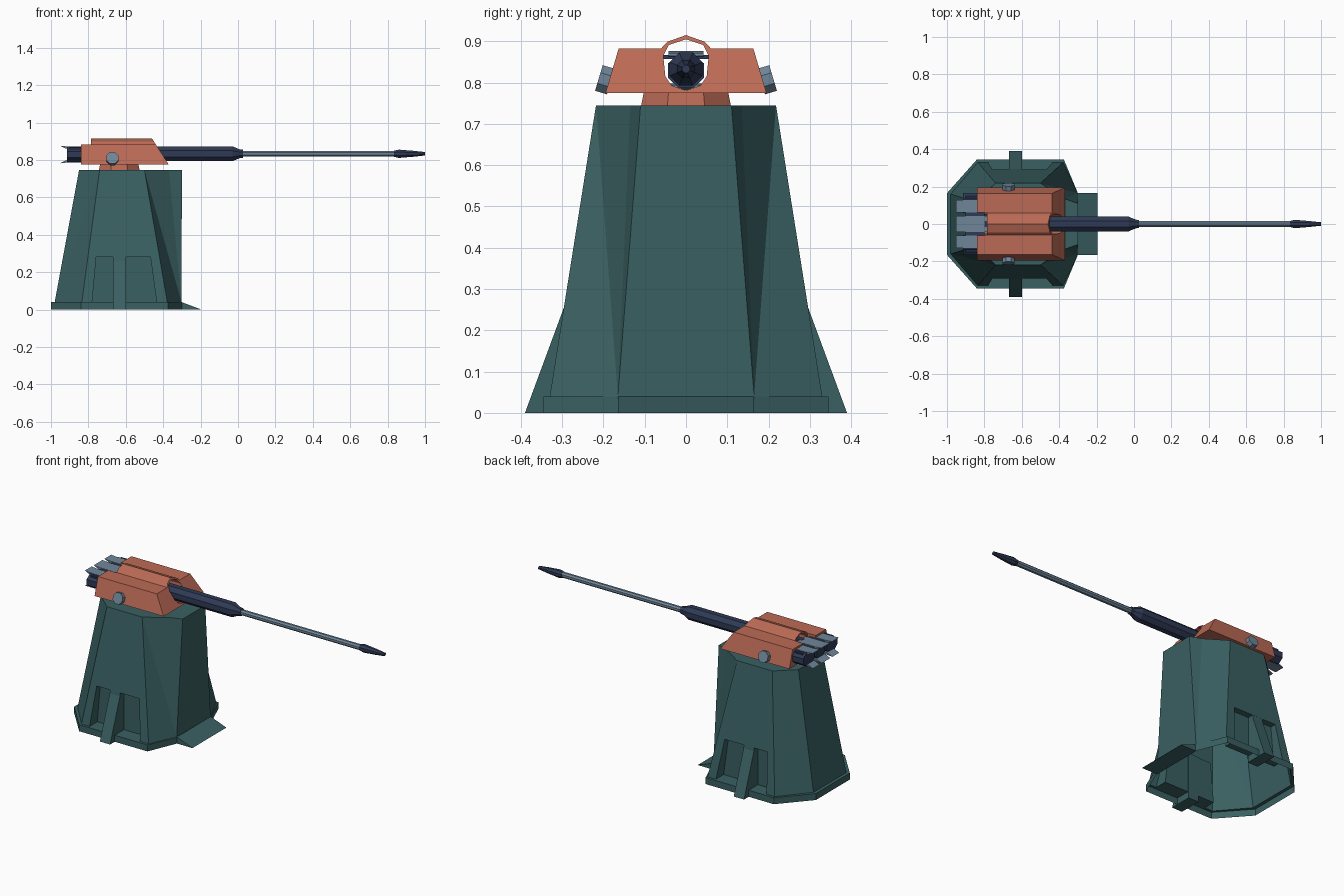
import bpy, bmesh, math
from mathutils import Vector, Matrix

if "Cube" in bpy.data.objects:
    bpy.data.objects.remove(bpy.data.objects["Cube"])


def material(name, rgb):
    m = bpy.data.materials.new(name)
    m.diffuse_color = (*rgb, 1)
    m.use_nodes = True
    m.node_tree.nodes["Principled BSDF"].inputs["Base Color"].default_value = m.diffuse_color
    return m


TEAL = material("dark teal", (0.042, 0.117, 0.122))
RUST = material("rust orange", (0.50, 0.145, 0.092))
NAVY = material("navy", (0.028, 0.042, 0.09))
STEEL = material("blue grey", (0.16, 0.24, 0.32))


def build(name, polys, mat):
    """Object from polygons given as lists of points; shared points are welded."""
    bm = bmesh.new()
    for p in polys:
        bm.faces.new([bm.verts.new(v) for v in p])
    bmesh.ops.remove_doubles(bm, verts=bm.verts, dist=1e-5)
    bmesh.ops.recalc_face_normals(bm, faces=bm.faces)
    me = bpy.data.meshes.new(name)
    bm.to_mesh(me)
    bm.free()
    ob = bpy.data.objects.new(name, me)
    bpy.context.collection.objects.link(ob)
    me.materials.append(mat)
    return ob


def loft(name, rings, mat):
    """Closed solid through rings of equal point count."""
    n = len(rings[0])
    polys = [rings[0], rings[-1]]
    for a, b in zip(rings, rings[1:]):
        polys += [[a[i], a[(i + 1) % n], b[(i + 1) % n], b[i]] for i in range(n)]
    return build(name, polys, mat)


def box(name, x0, x1, y0, y1, z0, z1, mat):
    return loft(name, [[(x, y0, z0), (x, y1, z0), (x, y1, z1), (x, y0, z1)]
                       for x in (x0, x1)], mat)


def rod(name, stations, mat, y=0.0, z=0.833, n=8, wide=1.0):
    """Low-poly turned part along x from (x, radius) stations."""
    ang = [math.tau * (i + 0.5) / n for i in range(n)]
    return loft(name, [[(x, y + wide * r * math.cos(a), z + r * math.sin(a)) for a in ang]
                       for x, r in stations], mat)


# --- Tower shell: octagonal plinth, tapered walls, side pockets, open below ---
TOP, LEDGE = 0.745, 0.04
outer = [(-1.0, 0.165), (-0.84, 0.345), (-0.375, 0.345), (-0.3, 0.165)]
foot = [(-0.98, 0.16), (-0.835, 0.33), (-0.378, 0.33), (-0.302, 0.165)]
crown = [(-0.85, 0.12), (-0.74, 0.218), (-0.5, 0.218), (-0.37, 0.135), (-0.3, 0.11)]


def wall_y(z):
    return 0.33 - (z - LEDGE) / (TOP - LEDGE) * 0.112


polys = []
for s in (1, -1):
    def at(pts, z):
        return [Vector((x, s * y, z)) for x, y in pts]

    def mid(v):
        return Vector((v.x, 0, v.z))
    o0, o1, f, c = at(outer, 0), at(outer, LEDGE), at(foot, LEDGE), at(crown, TOP)
    # plinth sides and ledge
    for lo, hi in ((o0, o1), (o1, f)):
        polys += [[lo[i], lo[i + 1], hi[i + 1], hi[i]] for i in range(3)]
        polys += [[lo[k], mid(lo[k]), mid(hi[k]), hi[k]] for k in (0, 3)]
    # back, back corner, front corner, front panel with its cheek
    polys += [[f[0], mid(f[0]), mid(c[0]), c[0]],
              [f[0], f[1], c[1]], [f[0], c[1], c[0]],
              [f[2], f[3], c[2]], [f[3], c[3], c[2]], [f[3], c[4], c[3]],
              [f[3], mid(f[3]), mid(c[4]), c[4]],
              [mid(c[0])] + c + [mid(c[4])]]
    # side wall with a recessed pocket
    px = [(-0.78, LEDGE), (-0.758, 0.28), (-0.468, 0.28), (-0.435, LEDGE)]
    rim = [Vector((x, s * wall_y(z), z)) for x, z in px]
    deep = [Vector((x, s * 0.255, z)) for x, z in px]
    polys += [[f[1]] + rim + [f[2], c[2], c[1]], deep]
    polys += [[rim[i], rim[(i + 1) % 4], deep[(i + 1) % 4], deep[i]] for i in range(4)]
build("tower", polys, TEAL)

# Buttress in each pocket
for s, side in ((1, "back"), (-1, "front")):
    prof = [(0.39, 0), (0.294, 0.26), (0.291, 0.281), (0.25, 0.281), (0.25, 0)]
    loft(side + "_buttress", [[(x, s * y, z) for y, z in prof] for x in (-0.668, -0.598)], TEAL)

# Entry ramp
loft("ramp", [[(-0.302, y, 0), (-0.195, y, 0), (-0.302, y, LEDGE)] for y in (-0.165, 0.165)], TEAL)

# Swivel neck
loft("swivel_neck", [[(-0.635 + r * math.cos(a), r * math.sin(a), z)
                      for a in [math.tau * (i + 0.5) / 8 for i in range(8)]]
                     for r, z in ((0.118, TOP - 0.002), (0.11, 0.78))], RUST)

# --- Gun housing: extruded section, raked front, bored through ---
half = [(0.195, 0.775), (0.163, 0.883), (0.06, 0.883), (0.045, 0.899), (0, 0.915)]
section = half + [(-y, z) for y, z in reversed(half[:-1])]
housing = loft("gun_housing", [[(-0.84, y, z) for y, z in section],
                               [(-0.37 - 0.643 * (z - 0.775), y, z) for y, z in section]], RUST)
bore_half = [(0, 0.781), (0.035, 0.793), (0.05, 0.815), (0.055, 0.865), (0.042, 0.891), (0, 0.905)]
bore = bore_half + [(-y, z) for y, z in reversed(bore_half[1:-1])]
cutters = [loft("bore_cutter", [[(x, y, z) for y, z in bore] for x in (-0.95, -0.2)], RUST),
           box("notch_cutter", -0.9, -0.785, -0.062, 0.062, 0.85, 1.0, RUST)]
for cut in cutters:
    mod = housing.modifiers.new("cut", "BOOLEAN")
    mod.operation, mod.solver, mod.object = "DIFFERENCE", "EXACT", cut
bpy.context.view_layer.update()
baked = bpy.data.meshes.new_from_object(
    housing.evaluated_get(bpy.context.evaluated_depsgraph_get()))
housing.modifiers.clear()
housing.data = baked
for cut in cutters:
    bpy.data.objects.remove(cut)

# Pivot caps, square to the sloped housing sides
for s, side in ((1, "back"), (-1, "front")):
    out = Vector((0, s * 0.96, 0.285)).normalized()
    up = out.cross(Vector((1, 0, 0)))
    ctr = Vector((-0.672, s * 0.187, 0.804))
    loft(side + "_pivot_cap",
         [[ctr + out * d + 0.035 * (math.cos(a) * Vector((1, 0, 0)) + math.sin(a) * up)
           for a in [math.tau * (i + 0.5) / 8 for i in range(8)]] for d in (-0.005, 0.025)], STEEL)

# --- Barrel ---
rod("barrel_sleeve", [(-0.80, 0.043), (-0.03, 0.043), (0.01, 0.025), (0.028, 0.023)], NAVY)
rod("barrel", [(0.02, 0.017), (0.85, 0.017)], STEEL)
rod("muzzle", [(0.835, 0.018), (0.86, 0.024), (0.94, 0.017), (1.0, 0.010)], NAVY)

# --- Rear exhausts with steel flaps above and below ---
box("exhaust_bar", -0.90, -0.80, -0.15, 0.15, 0.857, 0.867, NAVY)
for y, label, wide, fy in ((-0.112, "front", 1.3, -0.095), (0, "middle", 1.05, 0),
                           (0.112, "back", 1.3, 0.095)):
    rod(label + "_exhaust", [(-0.915, 0.045), (-0.78, 0.045)], NAVY, y=y, z=0.829, wide=wide)
    w = 0.042 if y == 0 else 0.033
    x1 = -0.785 if y == 0 else -0.83
    for t, name in ((1, "upper"), (-1, "lower")):
        z = 0.829 + t * 0.043
        prof = [(x1, z - t * 0.008), (x1, z), (-0.91, z), (-0.953, z + t * 0.004),
                (-0.92, z - t * 0.012)]
        loft(f"{label}_{name}_flap", [[(x, fy + k, zz) for x, zz in prof] for k in (-w, w)], STEEL)
